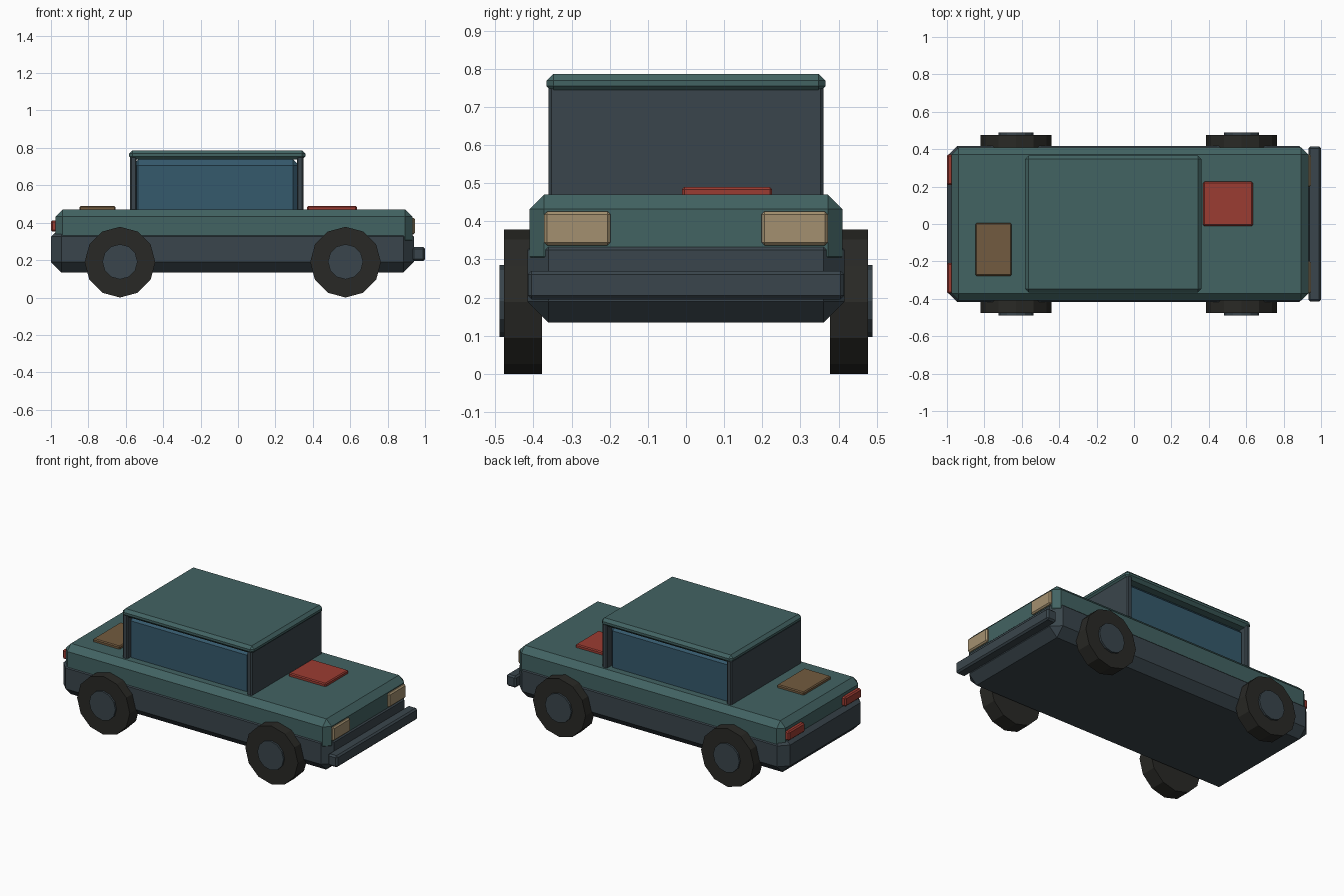
import bpy, bmesh, math
from mathutils import Matrix, Vector

if "Cube" in bpy.data.objects:
    bpy.data.objects.remove(bpy.data.objects["Cube"])


def material(name, rgb):
    m = bpy.data.materials.new(name)
    m.diffuse_color = (*rgb, 1)
    m.use_nodes = True
    m.node_tree.nodes["Principled BSDF"].inputs["Base Color"].default_value = m.diffuse_color
    return m


TEAL = material("teal_paint", (0.055, 0.125, 0.123))
SLATE = material("slate_trim", (0.042, 0.06, 0.072))
GLASS = material("blue_glass", (0.036, 0.10, 0.15))
RUBBER = material("rubber", (0.022, 0.022, 0.019))
CREAM = material("cream_lamp", (0.37, 0.28, 0.16))
RED = material("red_paint", (0.33, 0.045, 0.032))
BROWN = material("brown_patch", (0.17, 0.105, 0.05))


def finish(name, bm, mat):
    me = bpy.data.meshes.new(name)
    bm.to_mesh(me)
    bm.free()
    me.materials.append(mat)
    ob = bpy.data.objects.new(name, me)
    bpy.context.collection.objects.link(ob)
    return ob


def box(name, x, y, z, mat, bevel=0.0):
    """Box from (min, max) ranges with a single-segment chamfer."""
    bm = bmesh.new()
    size = Vector((x[1] - x[0], y[1] - y[0], z[1] - z[0]))
    mid = Vector((sum(x) / 2, sum(y) / 2, sum(z) / 2))
    bmesh.ops.create_cube(bm, size=1, matrix=Matrix.Translation(mid) @ Matrix.Diagonal((*size, 1)))
    ob = finish(name, bm, mat)
    if bevel:
        mod = ob.modifiers.new("chamfer", "BEVEL")
        mod.width = bevel
        mod.segments = 1
    return ob


def disc(name, x, z, y, radius, mat):
    """Twelve-sided cylinder lying along y."""
    bm = bmesh.new()
    place = Matrix.Translation((x, sum(y) / 2, z)) @ Matrix.Rotation(math.pi / 2, 4, "X")
    bmesh.ops.create_cone(bm, cap_ends=True, segments=12, radius1=radius, radius2=radius,
                          depth=abs(y[1] - y[0]), matrix=place)
    return finish(name, bm, mat)


# Body shells
box("lower_body", (-1.0, 0.94), (-0.416, 0.416), (0.135, 0.38), SLATE, 0.055)
box("upper_body", (-0.975, 0.932), (-0.41, 0.41), (0.27, 0.47), TEAL, 0.038)

# Cabin: glass core between end panels, under a roof slab
box("cabin_glass", (-0.565, 0.325), (-0.33, 0.33), (0.44, 0.737), GLASS, 0.03)
box("windscreen_panel", (0.315, 0.35), (-0.36, 0.36), (0.45, 0.755), SLATE, 0.007)
box("rear_panel", (-0.577, -0.542), (-0.36, 0.36), (0.45, 0.755), SLATE, 0.007)
box("roof", (-0.582, 0.36), (-0.366, 0.366), (0.737, 0.787), TEAL, 0.018)

# Bumper and deck patches
box("front_bumper", (0.932, 1.0), (-0.415, 0.415), (0.195, 0.27), SLATE, 0.01)
box("bonnet_patch", (0.37, 0.635), (-0.01, 0.226), (0.46, 0.49), RED, 0.006)
box("boot_patch", (-0.847, -0.655), (-0.277, 0.005), (0.46, 0.489), BROWN, 0.006)

# Lamps and wheels on both sides
for s, side in ((-1, "right"), (1, "left")):
    lamp_y = sorted((s * 0.198, s * 0.372))
    tail_y = sorted((s * 0.208, s * 0.372))
    box(f"headlight_{side}", (0.90, 0.946), lamp_y, (0.337, 0.426), CREAM, 0.008)
    box(f"tail_light_{side}", (-1.0, -0.95), tail_y, (0.353, 0.413), RED, 0.008)
    for end, x in (("front", 0.575), ("rear", -0.631)):
        disc(f"{end}_wheel_{side}", x, 0.189, (s * 0.378, s * 0.477), 0.189, RUBBER)
        disc(f"{end}_hub_{side}", x, 0.191, (s * 0.45, s * 0.489), 0.094, SLATE)
